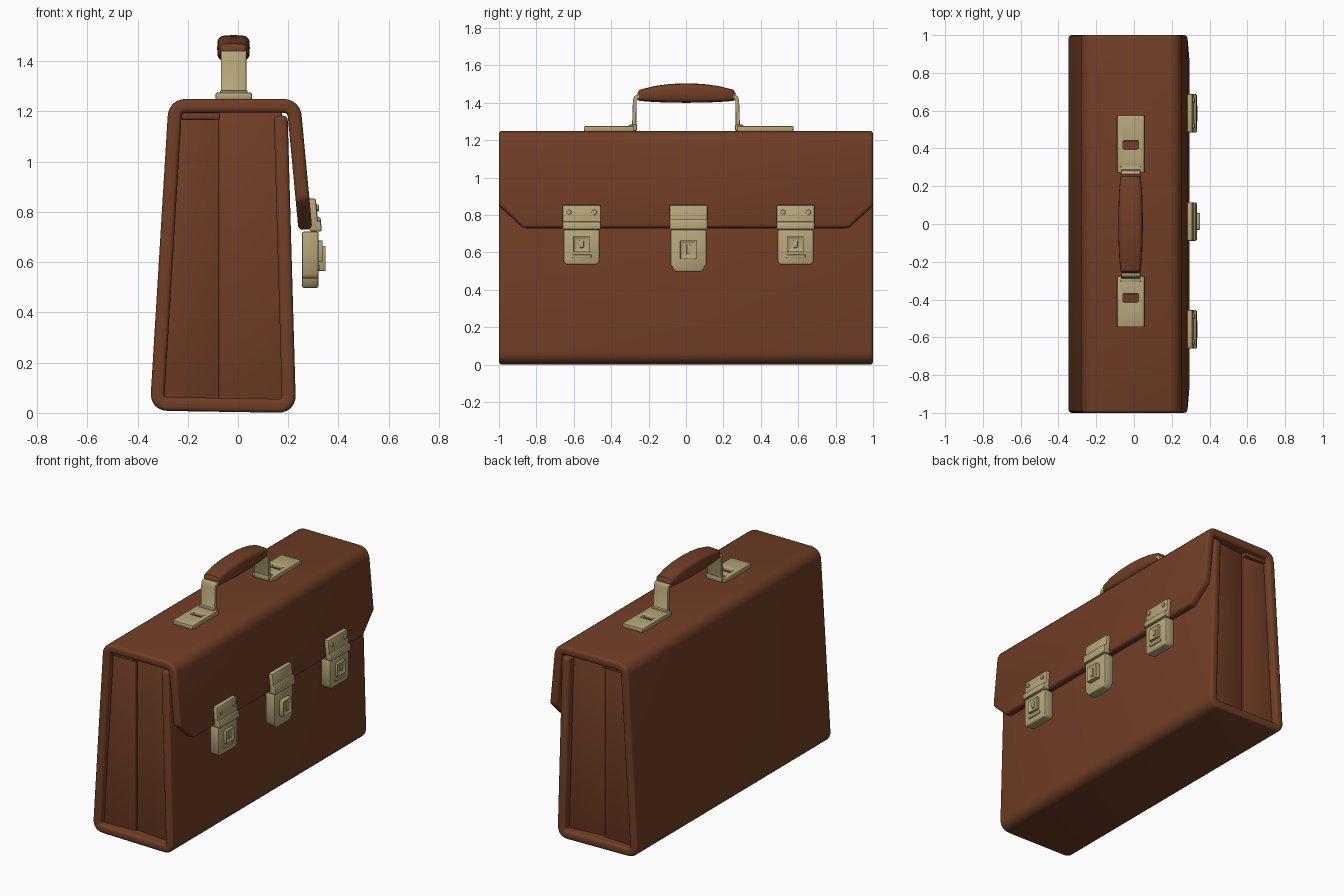
import bpy, bmesh, math
from mathutils import Vector

if "Cube" in bpy.data.objects:
    bpy.data.objects.remove(bpy.data.objects["Cube"])


def material(name, rgb):
    m = bpy.data.materials.new(name)
    m.diffuse_color = (*rgb, 1)
    m.use_nodes = True
    m.node_tree.nodes["Principled BSDF"].inputs["Base Color"].default_value = m.diffuse_color
    return m


LEATHER = material("brown leather", (0.165, 0.048, 0.019))
BRASS = material("pale brass", (0.47, 0.38, 0.19))


def make(name, verts, faces, mat, bevel=0.0, segs=2, tweak=None):
    """Mesh object with its sharp edges rounded."""
    bm = bmesh.new()
    vs = [bm.verts.new(v) for v in verts]
    for f in faces:
        bm.faces.new([vs[i] for i in f])
    bmesh.ops.recalc_face_normals(bm, faces=bm.faces)
    if tweak:
        tweak(bm)
    if bevel:
        edges = [e for e in bm.edges if e.is_manifold and e.calc_face_angle() > math.radians(35)]
        bmesh.ops.bevel(bm, geom=edges, offset=bevel, segments=segs, profile=0.5,
                        affect='EDGES', clamp_overlap=True)
    me = bpy.data.meshes.new(name)
    bm.to_mesh(me)
    bm.free()
    me.materials.append(mat)
    ob = bpy.data.objects.new(name, me)
    bpy.context.collection.objects.link(ob)
    return ob


def loft(name, rings, mat, bevel=0.0, segs=2, tweak=None):
    """Skin equal-length rings of points and cap both ends."""
    n = len(rings[0])
    verts = [p for r in rings for p in r]
    faces = [(k * n + i, k * n + (i + 1) % n, (k + 1) * n + (i + 1) % n, (k + 1) * n + i)
             for k in range(len(rings) - 1) for i in range(n)]
    faces += [tuple(range(n)), tuple(range(len(verts) - n, len(verts)))]
    return make(name, verts, faces, mat, bevel, segs, tweak)


def box(name, x, y, z, mat, bevel=0.0, lean=0.0, tweak=None):
    """Box from ranges; lean shifts x per unit of height."""
    rings = [[(a + lean * (c - z[0]), b, c) for b, c in
              ((y[0], z[0]), (y[1], z[0]), (y[1], z[1]), (y[0], z[1]))] for a in x]
    return loft(name, rings, mat, bevel, 2, tweak)


# --- leather shell: one strip wrapping flap, top, back, base and front panel
T = 0.0275
path = [(0.268, 0.73, 0.87), (0.257, 0.85, 1.0), (0.222, 1.2225, 1.0), (-0.25, 1.2225, 1.0),
        (-0.322, 0.036, 1.0), (0.203, 0.0275, 1.0), (0.17, 1.183, 1.0)]
pts = []
for i, p in enumerate(path):
    if i in (2, 3, 4, 5):
        P = Vector(p)
        A = P + (Vector(path[i - 1]) - P).normalized() * 0.045
        B = P + (Vector(path[i + 1]) - P).normalized() * 0.045
        for k in range(7):
            t = k / 6
            pts.append(A * (1 - t) ** 2 + P * 2 * t * (1 - t) + B * t * t)
    else:
        pts.append(Vector(p))
rings = []
for i, p in enumerate(pts):
    d1 = (pts[i] - pts[max(i - 1, 0)]).xy
    d2 = (pts[min(i + 1, len(pts) - 1)] - pts[i]).xy
    t = (d1.normalized() if d1.length else Vector((0, 0))) + (d2.normalized() if d2.length else Vector((0, 0)))
    t.normalize()
    nx, nz = t.y * T, -t.x * T
    rings.append([(p.x + s * nx, y * p.z, p.y + s * nz) for s, y in ((1, -1), (1, 1), (-1, 1), (-1, -1))])
loft("leather_shell", rings, LEATHER, 0.017, 3)

# --- folded gusset panels closing both ends
for s, end in ((-1, "front"), (1, "rear")):
    def gusset(name, bot, top, dep, z1=1.2):
        rings = []
        for z, xs in ((0.04, bot), (z1, top)):
            rings.append([(xs[0], s * dep[0], z), (xs[1], s * dep[1], z),
                          (xs[1], s * (dep[1] - 0.02), z), (xs[0], s * (dep[0] - 0.02), z)])
        loft(name, rings, LEATHER, 0.004)
    gusset(end + "_gusset_back", (-0.325, -0.075), (-0.25, -0.075), (0.96, 0.94))
    gusset(end + "_gusset_front", (-0.09, 0.2), (-0.09, 0.175), (0.925, 0.95))
    ys = sorted((s * 0.94, s * 0.968))
    box(end + "_gusset_top_hem", (-0.235, -0.072), ys, (1.168, 1.195), LEATHER, 0.005)

# --- handle: leather grip lofted from rounded sections
grip = []
for y, lo, hi, w in ((-0.262, 1.418, 1.452, 0.046), (-0.25, 1.41, 1.47, 0.054), (-0.17, 1.404, 1.49, 0.061),
                     (-0.085, 1.401, 1.501, 0.064), (0, 1.40, 1.504, 0.065), (0.085, 1.401, 1.501, 0.064),
                     (0.17, 1.404, 1.49, 0.061), (0.25, 1.41, 1.47, 0.054), (0.262, 1.418, 1.452, 0.046)):
    ring = []
    for k in range(20):
        a = 2 * math.pi * k / 20
        c, d = math.cos(a), math.sin(a)
        ring.append((-0.018 + w * math.copysign(abs(c) ** 0.5, c), y + 0.002,
                     (lo + hi) / 2 + (hi - lo) / 2 * math.copysign(abs(d) ** 0.5, d)))
    grip.append(ring)
loft("handle_grip", grip, LEATHER)

# --- handle brackets and slotted top plates
for s, side in ((-1, "left"), (1, "right")):
    # bent metal strap running from the plate up into the grip
    prof = [(0.30, 1.268), (0.288, 1.285), (0.284, 1.41), (0.276, 1.437), (0.255, 1.443), (0.235, 1.443),
            (0.235, 1.425), (0.255, 1.425), (0.264, 1.41), (0.266, 1.268)]
    loft(side + "_handle_bracket", [[(x, s * y, z) for y, z in prof] for x in (-0.068, 0.034)], BRASS, 0.004)
    y0, y1, w0, w1 = (-0.546, -0.277, -0.415, -0.37) if s < 0 else (0.272, 0.575, 0.395, 0.44)
    outer = [(-0.09, y0), (0.056, y0), (0.056, y1), (-0.09, y1)]
    inner = [(-0.057, w0), (0.023, w0), (0.023, w1), (-0.057, w1)]
    verts = [(x, y, z) for z in (1.247, 1.275) for x, y in outer + inner]
    faces = []
    for i in range(4):
        j = (i + 1) % 4
        faces += [(i, j, 4 + j, 4 + i), (8 + i, 8 + j, 12 + j, 12 + i),
                  (i, j, 8 + j, 8 + i), (4 + i, 4 + j, 12 + j, 12 + i)]
    make(side + "_handle_plate", verts, faces, BRASS, 0.006)
    box(side + "_handle_hinge", (-0.072, 0.038), sorted((s * 0.262, s * 0.305)), (1.25, 1.284), BRASS, 0.006)


# --- locks
def sink(bm):
    """Raised rim: inset the outward face and push it in."""
    f = max(bm.faces, key=lambda q: q.calc_center_median().x)
    bmesh.ops.inset_region(bm, faces=[f], thickness=0.018)
    bmesh.ops.translate(bm, verts=f.verts, vec=(-0.009, 0, 0))


def prism(name, pts2, x0, x1, bevel):
    loft(name, [[(x, y, z) for y, z in pts2] for x in (x0, x1)], BRASS, bevel)


LEAN = -0.094
for c, side in ((-0.558, "left"), (0.013, "middle"), (0.586, "right")):
    mid = side == "middle"
    zb = 0.497 if mid else 0.535
    ch = 0.025 if mid else 0.012
    h = 0.102
    # lower case, upper hasp and rolled lip
    h2 = h - 0.006
    prism(side + "_lock_case", [(c - h2 + ch, zb), (c + h2 - ch, zb), (c + h2, zb + ch * 1.5), (c + h2, 0.722),
                                (c - h2, 0.722), (c - h2, zb + ch * 1.5)], 0.255, 0.32, 0.008)
    box(side + "_lock_hasp", (0.285, 0.322), (c - h, c + h), (0.722, 0.853), BRASS, 0.008, LEAN)
    box(side + "_lock_lip", (0.29, 0.334), (c - h, c + h), (0.722, 0.765 if not mid else 0.78), BRASS, 0.008, LEAN)
    # keyhole boss with an upright slot piece
    if mid:
        box("middle_keyhole_boss", (0.31, 0.35), (c - 0.044, c + 0.044), (0.565, 0.665), BRASS, 0.004, 0, sink)
        box("middle_keyhole", (0.32, 0.348), (c - 0.009, c + 0.009), (0.588, 0.642), BRASS, 0.003)
    else:
        box(side + "_keyhole_boss", (0.31, 0.338), (c - 0.043, c + 0.043), (0.602, 0.686), BRASS, 0.004, 0, sink)
        box(side + "_keyhole", (0.32, 0.336), (c - 0.012, c + 0.012), (0.625, 0.664), BRASS, 0.004)
        box(side + "_lock_bar", (0.31, 0.327), (c - 0.052, c + 0.052), (0.57, 0.588), BRASS, 0.004)
        # rivets on the hasp
        for k in (-1, 1):
            prism(side + "_rivet", [(c + k * 0.068 + 0.014 * math.cos(a * math.pi / 6),
                                     0.815 + 0.014 * math.sin(a * math.pi / 6)) for a in range(12)],
                  0.30, 0.322, 0.004)

# --- smooth shading with crisp edges
bpy.ops.object.select_all(action='SELECT')
bpy.context.view_layer.objects.active = bpy.context.scene.objects[0]
bpy.ops.object.shade_smooth_by_angle(angle=math.radians(40))
